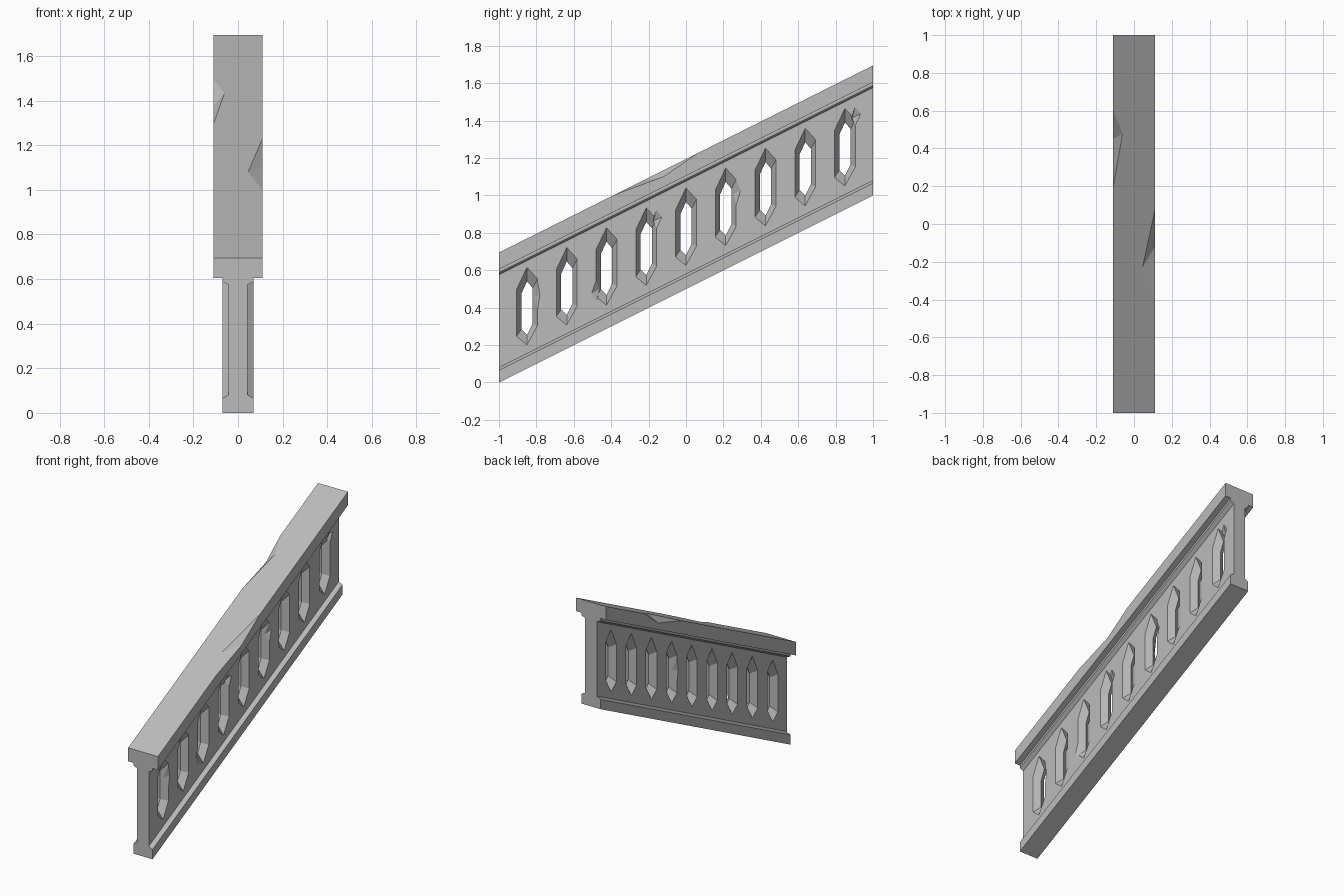
import bpy, bmesh
from mathutils import Vector

old = bpy.data.objects.get("Cube")
if old:
    bpy.data.objects.remove(old, do_unlink=True)

SLOPE = 0.5
WEB = 0.043      # half thickness of the pierced web
RAIL = 0.11      # half width of the handrail
RAIL_TOP = 0.695

stone = bpy.data.materials.new("grey stone")
stone.use_nodes = True
GREY = (0.5, 0.5, 0.5, 1)
stone.diffuse_color = GREY
stone.node_tree.nodes["Principled BSDF"].inputs["Base Color"].default_value = GREY


def ramp(x, y, s):
    """Point at height s above the sloping base line."""
    return Vector((x, y, s + SLOPE * (y + 1)))


def make_object(name, bm):
    bmesh.ops.recalc_face_normals(bm, faces=bm.faces)
    mesh = bpy.data.meshes.new(name)
    bm.to_mesh(mesh)
    bm.free()
    mesh.materials.append(stone)
    obj = bpy.data.objects.new(name, mesh)
    bpy.context.collection.objects.link(obj)
    return obj


def loft(bm, rings):
    """Join equal rings of points into a closed solid."""
    rows = [[bm.verts.new(p) for p in ring] for ring in rings]
    n = len(rows[0])
    for a, b in zip(rows, rows[1:]):
        for i in range(n):
            bm.faces.new((a[i], a[(i + 1) % n], b[(i + 1) % n], b[i]))
    bm.faces.new(rows[0])
    bm.faces.new(rows[-1])


def cut(target, cutter):
    cutter.hide_render = True
    mod = target.modifiers.new("cut", "BOOLEAN")
    mod.operation = "DIFFERENCE"
    mod.solver = "EXACT"
    mod.object = cutter
    bpy.context.view_layer.objects.active = target
    bpy.ops.object.modifier_apply(modifier=mod.name)
    bpy.data.objects.remove(cutter, do_unlink=True)


def chip(target, points):
    bm = bmesh.new()
    verts = [bm.verts.new(p) for p in points]
    bmesh.ops.convex_hull(bm, input=verts)
    cut(target, make_object("chip_cutter", bm))


# Balustrade body: mirrored section swept up the slope
half = [(0.07, 0), (0.07, 0.065), (WEB, 0.08), (WEB, 0.575), (0.07, 0.588),
        (0.07, 0.605), (RAIL, 0.605), (RAIL, RAIL_TOP)]
section = half + [(-x, s) for x, s in reversed(half)]
bm = bmesh.new()
loft(bm, [[ramp(x, y, s) for x, s in section] for y in (-1, 1)])
body = make_object("stair_balustrade", bm)


# Pointed openings, narrowing toward the middle of the web
def opening(x, y):
    t = abs(x) / WEB
    w = 0.03 + 0.026 * t
    tip, shoulder = 0.465 + 0.075 * t, 0.415 + 0.035 * t
    foot, toe = 0.225 - 0.025 * t, 0.18 - 0.055 * t
    outline = [(0, tip), (w, shoulder), (w, foot), (0, toe), (-w, foot), (-w, shoulder)]
    return [ramp(x, y + dy, s) for dy, s in outline]


centres = [0.2125 * k for k in range(-4, 5)]
bm = bmesh.new()
for y in centres:
    loft(bm, [opening(x, y) for x in (-0.055, 0, 0.055)])
cut(body, make_object("opening_cutter", bm))


# Broken edges of the handrail: side, start, end, top point, side point
def rail_chip(side, y0, y1, top, low):
    x = side * RAIL
    chip(body, [ramp(x, y0, RAIL_TOP), ramp(x, y1, RAIL_TOP),
                ramp(side * top[0], top[1], RAIL_TOP), ramp(x, low[0], RAIL_TOP - low[1]),
                ramp(x + side * 0.04, (y0 + y1) / 2, RAIL_TOP + 0.05)])


rail_chip(1, -0.39, 0.07, (0.045, -0.23), (-0.12, 0.035))
rail_chip(-1, 0.2, 0.6, (0.06, 0.48), (0.45, 0.045))


# Small breaks beside openings: opening, edge direction, height, length, reach
def web_chip(side, index, edge, s, length, reach):
    y, x = centres[index], side * WEB
    rim = y + edge * 0.054
    chip(body, [ramp(x, rim, s - length), ramp(x, rim, s + length),
                ramp(x, rim + edge * reach, s), ramp(side * 0.015, y + edge * 0.038, s),
                ramp(x + side * 0.03, y + edge * 0.03, s)])


for side, index, edge, s, length, reach in [
        (1, 0, 1, 0.36, 0.09, 0.015), (1, 2, -1, 0.23, 0.06, 0.025),
        (1, 3, 1, 0.45, 0.05, 0.03), (1, 5, 1, 0.38, 0.07, 0.025),
        (1, 8, 1, 0.47, 0.05, 0.03), (-1, 5, -1, 0.35, 0.09, 0.015)]:
    web_chip(side, index, edge, s, length, reach)
